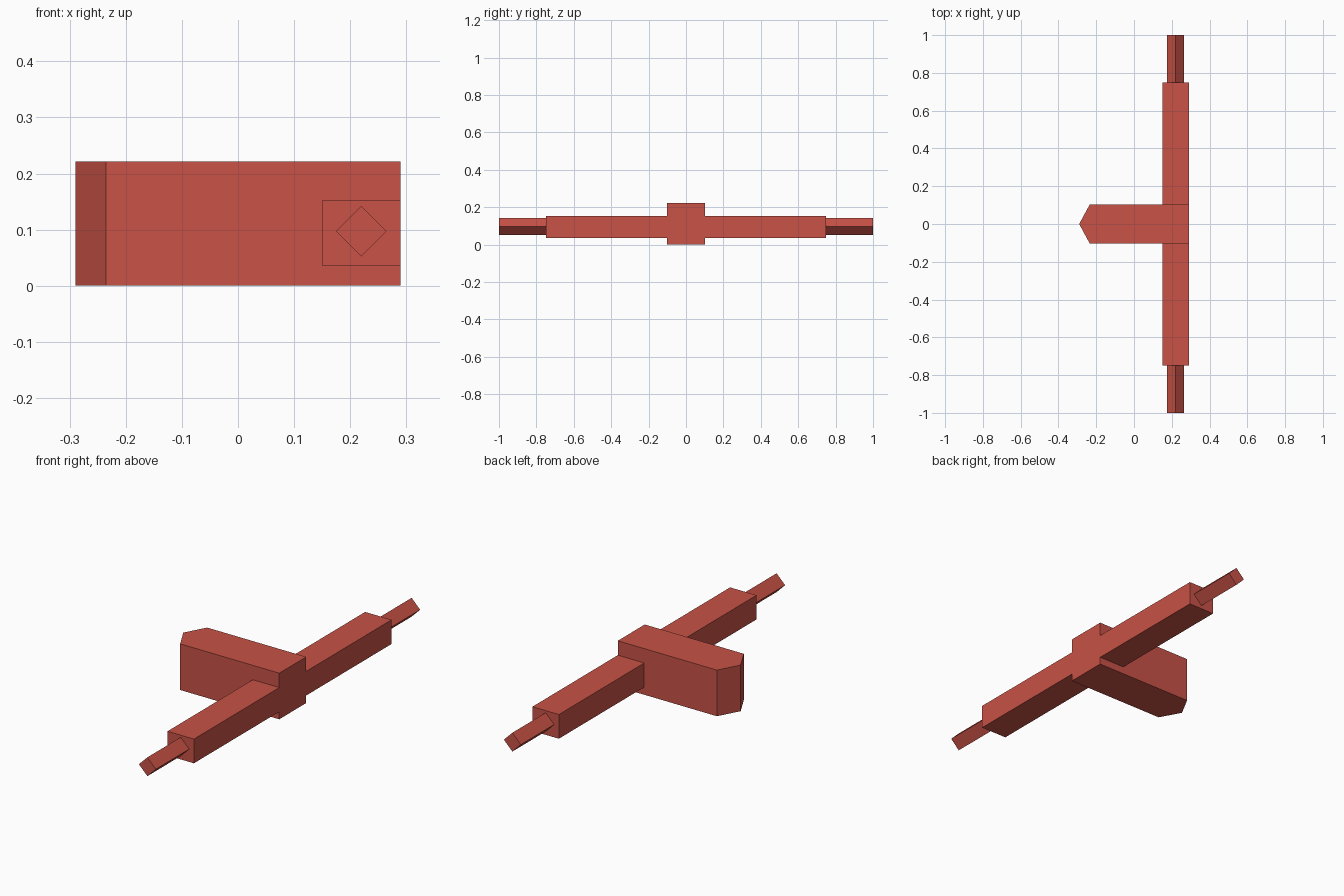
import bpy, bmesh
from mathutils import Matrix

if "Cube" in bpy.data.objects:
    bpy.data.objects.remove(bpy.data.objects["Cube"])

red = bpy.data.materials.new("brick red")
red.diffuse_color = (0.58, 0.084, 0.061, 1)
red.use_nodes = True
red.node_tree.nodes["Principled BSDF"].inputs["Base Color"].default_value = red.diffuse_color


def prism(name, outline, length, matrix):
    """Extrude a 2D outline along local z, then place it."""
    bm = bmesh.new()
    base = bm.faces.new([bm.verts.new((u, v, 0)) for u, v in outline])
    top = bmesh.ops.extrude_face_region(bm, geom=[base])["geom"]
    verts = [g for g in top if isinstance(g, bmesh.types.BMVert)]
    bmesh.ops.translate(bm, verts=verts, vec=(0, 0, length))
    bm.transform(matrix)
    bmesh.ops.recalc_face_normals(bm, faces=bm.faces)
    mesh = bpy.data.meshes.new(name)
    bm.to_mesh(mesh)
    bm.free()
    mesh.materials.append(red)
    obj = bpy.data.objects.new(name, mesh)
    bpy.context.collection.objects.link(obj)


# Central block with a pointed nose toward -x
W = 0.102
prism("pointed_block",
      [(0.29, -W), (0.29, W), (-0.235, W), (-0.29, 0), (-0.235, -W)],
      0.221, Matrix())

# Arms and diamond-section pins on both sides
arm = [(0.15, 0.036), (0.29, 0.036), (0.29, 0.152), (0.15, 0.152)]
cx, cz, r = 0.22, 0.097, 0.045
pin = [(cx - r, cz), (cx, cz - r), (cx + r, cz), (cx, cz + r)]
for side, s in (("front", -1), ("back", 1)):
    # local (u, v, w) -> world (u, s*w, v)
    place = Matrix(((1, 0, 0, 0), (0, 0, s, 0), (0, 1, 0, 0), (0, 0, 0, 1)))
    prism(side + "_arm", arm, 0.65, place @ Matrix.Translation((0, 0, 0.098)))
    prism(side + "_pin", pin, 0.255, place @ Matrix.Translation((0, 0, 0.745)))
